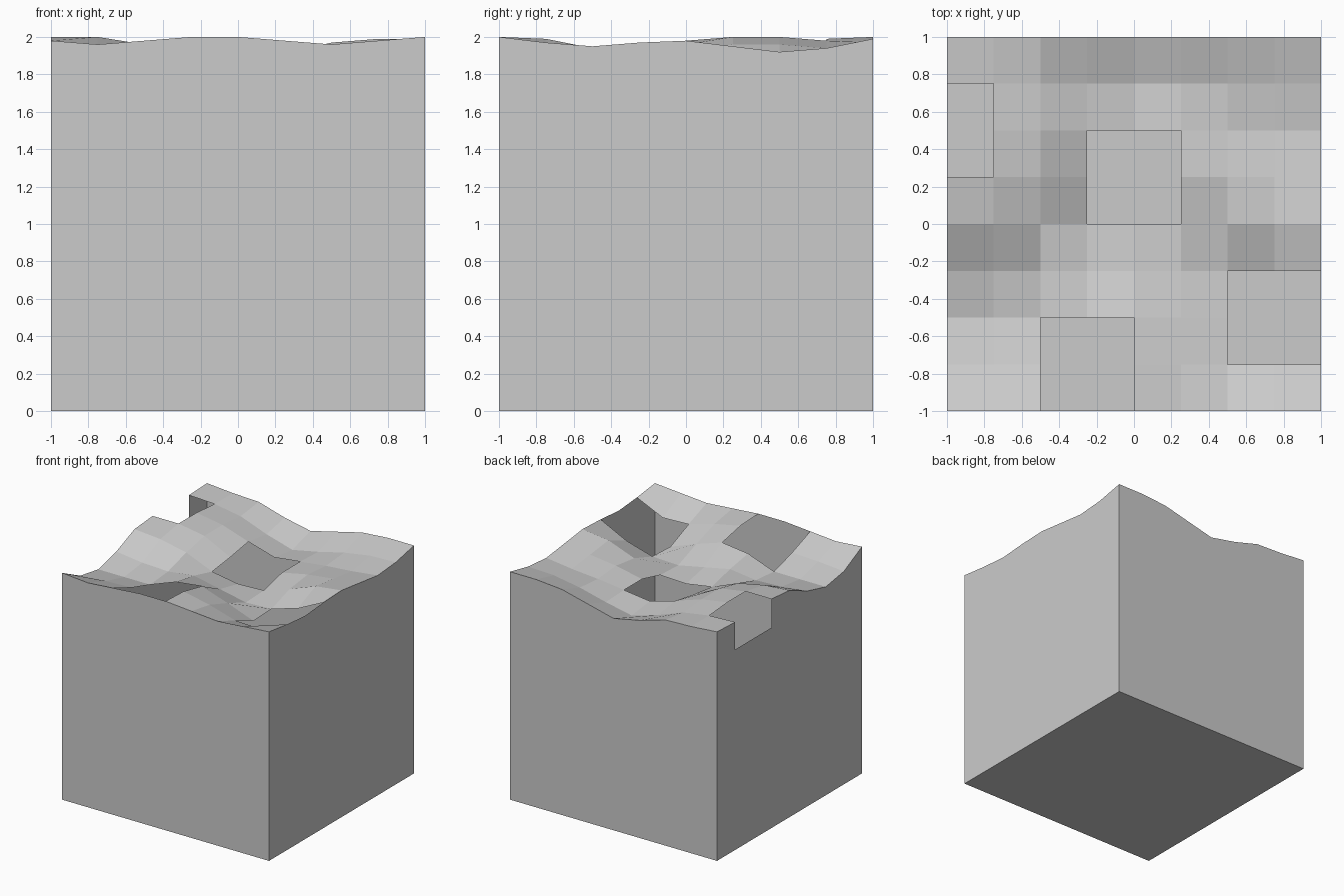
import bpy, bmesh

if "Cube" in bpy.data.objects:
    bpy.data.objects.remove(bpy.data.objects["Cube"])

# Surface relief: depth below z = 2 in hundredths, rows from y = -1 to y = 1, columns x = -1 to 1
DEPTH = [
    [2, 4, 2, 0, 0, 2, 4, 2, 0],
    [14, 12, 11, 5, 1, 6, 13, 14, 3],
    [18, 18, 18, 9, 6, 14, 23, 20, 5],
    [12, 15, 16, 13, 18, 23, 22, 15, 3],
    [2, 4, 9, 19, 23, 22, 14, 5, 2],
    [0, 0, 4, 16, 20, 16, 11, 8, 5],
    [0, 0, 4, 12, 19, 16, 13, 11, 8],
    [1, 2, 6, 15, 22, 17, 11, 7, 6],
    [0, 2, 3, 10, 15, 9, 3, 1, 1],
]
# Missing grid points (column, row); each opens a 2 x 2 window into the hollow block
OPENINGS = [(0, 6), (4, 5), (3, 1), (7, 2)]

bm = bmesh.new()

# Wavy top sheet
bmesh.ops.create_grid(bm, x_segments=8, y_segments=8, size=1)
removed = []
for v in bm.verts:
    col, row = round((v.co.x + 1) * 4), round((v.co.y + 1) * 4)
    v.co.z = 2 - DEPTH[row][col] / 100
    if (col, row) in OPENINGS:
        removed.append(v)

# Side walls: a short upper band, then down to the ground
ring = [e for e in bm.edges if e.is_boundary]
for z in (1.75, 0):
    new = bmesh.ops.extrude_edge_only(bm, edges=ring)["geom"]
    for v in new:
        if isinstance(v, bmesh.types.BMVert):
            v.co.z = z
    verts = {v for v in new if isinstance(v, bmesh.types.BMVert)}
    ring = [e for e in bm.edges if all(v in verts for v in e.verts)]

# Closed base
bmesh.ops.holes_fill(bm, edges=ring, sides=0)
bmesh.ops.recalc_face_normals(bm, faces=bm.faces[:])

# Openings in the top and the left rim
bmesh.ops.delete(bm, geom=removed, context='VERTS')

mesh = bpy.data.meshes.new("terrain_block")
bm.to_mesh(mesh)
bm.free()
bpy.context.collection.objects.link(bpy.data.objects.new("terrain_block", mesh))
